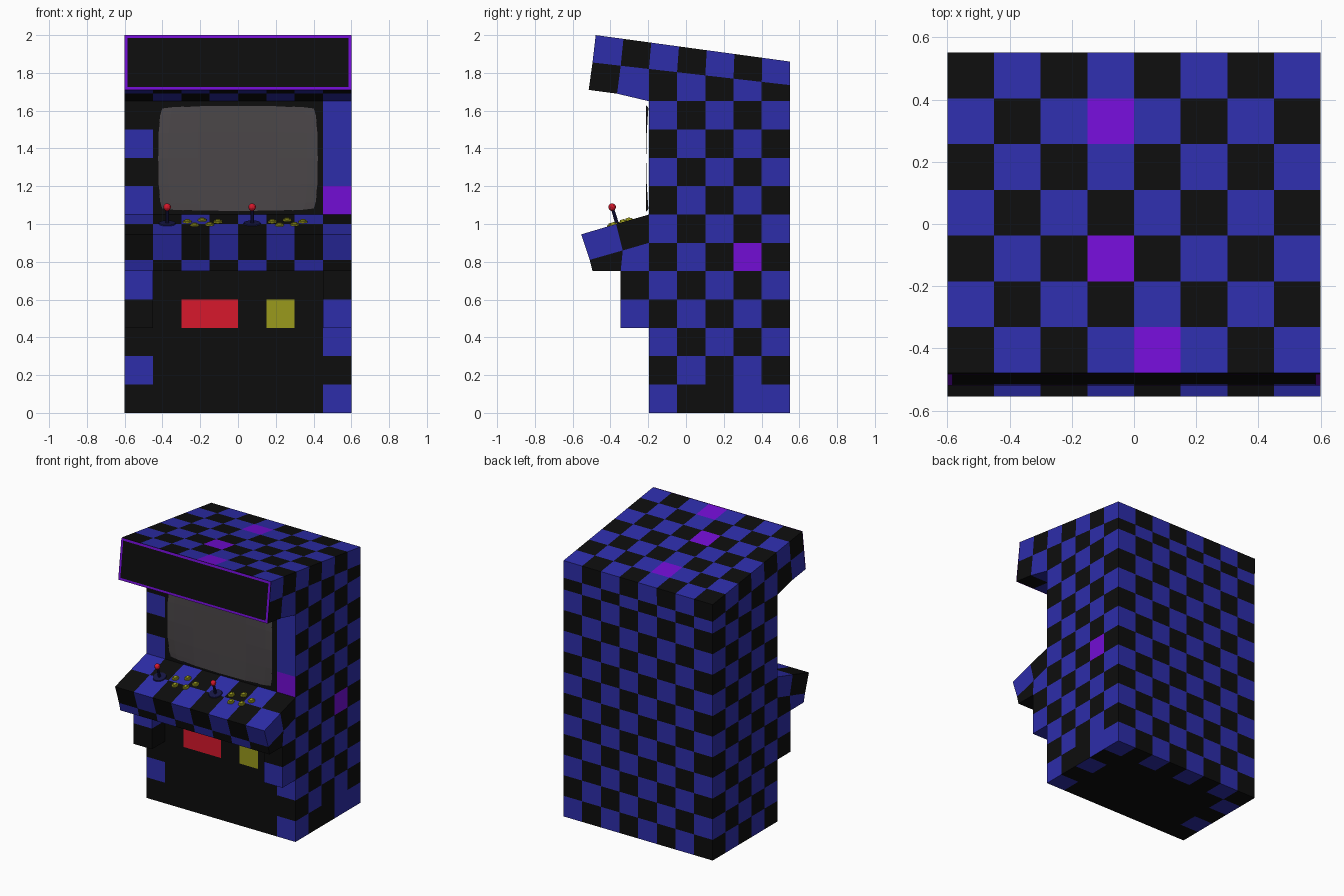
import bpy, bmesh, math
from mathutils import Vector, Matrix

if "Cube" in bpy.data.objects:
    bpy.data.objects.remove(bpy.data.objects["Cube"])


def material(name, rgb):
    m = bpy.data.materials.new(name)
    m.diffuse_color = (*rgb, 1)
    m.use_nodes = True
    m.node_tree.nodes["Principled BSDF"].inputs["Base Color"].default_value = m.diffuse_color
    return m


MATS = [material("black", (0.004, 0.004, 0.004)),
        material("blue", (0.026, 0.026, 0.40)),
        material("purple", (0.17, 0.004, 0.66)),
        material("red", (0.68, 0.009, 0.025)),
        material("yellow", (0.32, 0.32, 0.012)),
        material("screen_grey", (0.07, 0.062, 0.066)),
        material("navy", (0.008, 0.008, 0.06))]
BLACK, BLUE, PURPLE, RED, YELLOW, GREY, NAVY = range(7)


def finish(bm, name, mats):
    bm.normal_update()
    me = bpy.data.meshes.new(name)
    bm.to_mesh(me)
    bm.free()
    for m in mats:
        me.materials.append(m)
    ob = bpy.data.objects.new(name, me)
    bpy.context.collection.objects.link(ob)
    return ob


# Cabinet: blocks on a lattice of 0.15 cells, bent at the marquee and panel
BENT = {(0, 11): (-0.515, 1.71), (1, 11): (-0.365, 1.69),
        (0, 7): (-0.555, 0.945), (1, 7): (-0.37, 1.0),
        (0, 6): (-0.51, 0.81), (1, 6): (-0.335, 0.86)}


def node(x, i, j):
    y, z = -0.495 + 0.1493 * i, 0.15 * j
    if (i, j) in BENT:
        y, z = BENT[i, j]
    elif j == 12:
        z = 1.855 - 0.0171 * i
    elif j == 13:
        y, z = -0.478 + 0.1469 * i, 2.0 - 0.02 * i
    return Vector((-0.6 + 0.15 * x, y, z))


def solid(x, i, j):
    if not (0 <= x < 8 and 0 <= i < 7 and 0 <= j < 13):
        return False
    if i >= 2 or j >= 11 or j in (5, 6):
        return True
    return i == 1 and j in (3, 4) and x in (0, 7)      # side brackets


def colour(x, i, j, axis, side):
    if axis == 1 and side == 0:                        # front faces
        if i == 0 and j >= 11:
            return BLACK
        if i == 2:
            if j == 3 and x in (2, 3):
                return RED
            if j == 3 and x == 5:
                return YELLOW
            if x == 7 and j >= 7:
                return PURPLE if j == 7 else BLUE
            if 0 < x < 7:
                return BLACK
    if axis == 2 and side == 1 and (x, i) in ((3, 5), (3, 2), (4, 0)) and j == 12:
        return PURPLE
    if axis == 2 and j == 0 and 0 < x < 7 and i < 6:   # underside
        return BLACK
    if axis == 0 and side == 1:
        if (i, j) == (5, 5):
            return PURPLE
        if j == 0 and i in (4, 5):
            return BLACK if i == 4 else BLUE
    return BLUE if (x + i + j) % 2 else BLACK


bm = bmesh.new()
verts = {}


def lattice_vert(k):
    if k not in verts:
        verts[k] = bm.verts.new(node(*k))
    return verts[k]


for cell in [(x, i, j) for x in range(8) for i in range(7) for j in range(13)]:
    if not solid(*cell):
        continue
    for axis in range(3):
        for side in (0, 1):
            nb = list(cell)
            nb[axis] += 2 * side - 1
            if solid(*nb):
                continue
            a, b = (axis + 1) % 3, (axis + 2) % 3
            ring = []
            for da, db in ((0, 0), (1, 0), (1, 1), (0, 1)):
                k = list(cell)
                k[axis] += side
                k[a] += da
                k[b] += db
                ring.append(lattice_vert(tuple(k)))
            f = bm.faces.new(ring if side else ring[::-1])
            f.material_index = colour(*cell, axis, side)
finish(bm, "cabinet", MATS[:5])

# Marquee border: flat frame lying just in front of the sign face
bm = bmesh.new()
low, high = Vector((0, -0.519, 1.71)), Vector((0, -0.482, 2.0))


def frame_vert(sx, t, inset):
    p = low.lerp(high, t + (inset / 0.29) * (1 - 2 * t))
    return bm.verts.new((sx * (0.6 - inset), p.y, p.z))


corners = ((-1, 0), (1, 0), (1, 1), (-1, 1))
outer = [frame_vert(sx, t, 0.0) for sx, t in corners]
inner = [frame_vert(sx, t, 0.016) for sx, t in corners]
for n in range(4):
    m = (n + 1) % 4
    bm.faces.new((outer[n], outer[m], inner[m], inner[n]))
finish(bm, "marquee_frame", [MATS[PURPLE]])

# Screen: faceted bulging sheet with pulled-in corners
bm = bmesh.new()
NU, NV = 6, 6
grid = []
for a in range(NU + 1):
    u = math.sin((2 * a / NU - 1) * math.pi / 2)
    row = []
    for b in range(NV + 1):
        v = math.sin((2 * b / NV - 1) * math.pi / 2)
        row.append(bm.verts.new((u * 0.425 * (1 - 0.055 * v ** 4),
                                 -0.199 - 0.012 * (1 - u * u * v * v) + 0.0,
                                 1.347 + 0.28 * v * (1 - 0.055 * u ** 4))))
    grid.append(row)
for a in range(NU):
    for b in range(NV):
        bm.faces.new((grid[a][b], grid[a + 1][b], grid[a + 1][b + 1], grid[a][b + 1]))
finish(bm, "screen", [MATS[GREY]])

# Controls stand square to the sloping panel
TILT = Matrix.Rotation(math.atan2(0.105, 0.355), 4, 'X')


def on_panel(x, y):
    return Matrix.Translation((x, y, 1.05 + (y + 0.2) * 0.297)) @ TILT


def peg(name, x, y, r1, r2, z0, z1, mat, sides=12):
    bm = bmesh.new()
    bmesh.ops.create_cone(bm, cap_ends=True, segments=sides, radius1=r1, radius2=r2,
                          depth=z1 - z0,
                          matrix=on_panel(x, y) @ Matrix.Translation((0, 0, (z0 + z1) / 2)))
    return finish(bm, name, [MATS[mat]])


for p, dx in enumerate((0, 0.45)):
    jx, jy = -0.375 + dx, -0.365
    # Joystick: base plate, shaft and ball
    peg(f"joystick_base_{p}", jx, jy, 0.048, 0.044, -0.004, 0.006, NAVY, 16)
    peg(f"joystick_shaft_{p}", jx, jy, 0.010, 0.008, 0, 0.09, NAVY, 8)
    bm = bmesh.new()
    bmesh.ops.create_uvsphere(bm, u_segments=12, v_segments=8, radius=0.02,
                              matrix=on_panel(jx, jy) @ Matrix.Translation((0, 0, 0.092)))
    finish(bm, f"joystick_ball_{p}", [MATS[RED]])
    # Buttons: three behind, two in front
    for n, (x, y) in enumerate(((-0.268, -0.335), (-0.19, -0.305), (-0.106, -0.335),
                                (-0.23, -0.395), (-0.15, -0.385))):
        peg(f"button_ring_{p}_{n}", x + dx, y, 0.025, 0.022, -0.004, 0.007, YELLOW)
        peg(f"button_cap_{p}_{n}", x + dx, y, 0.015, 0.012, 0.005, 0.014, YELLOW)
